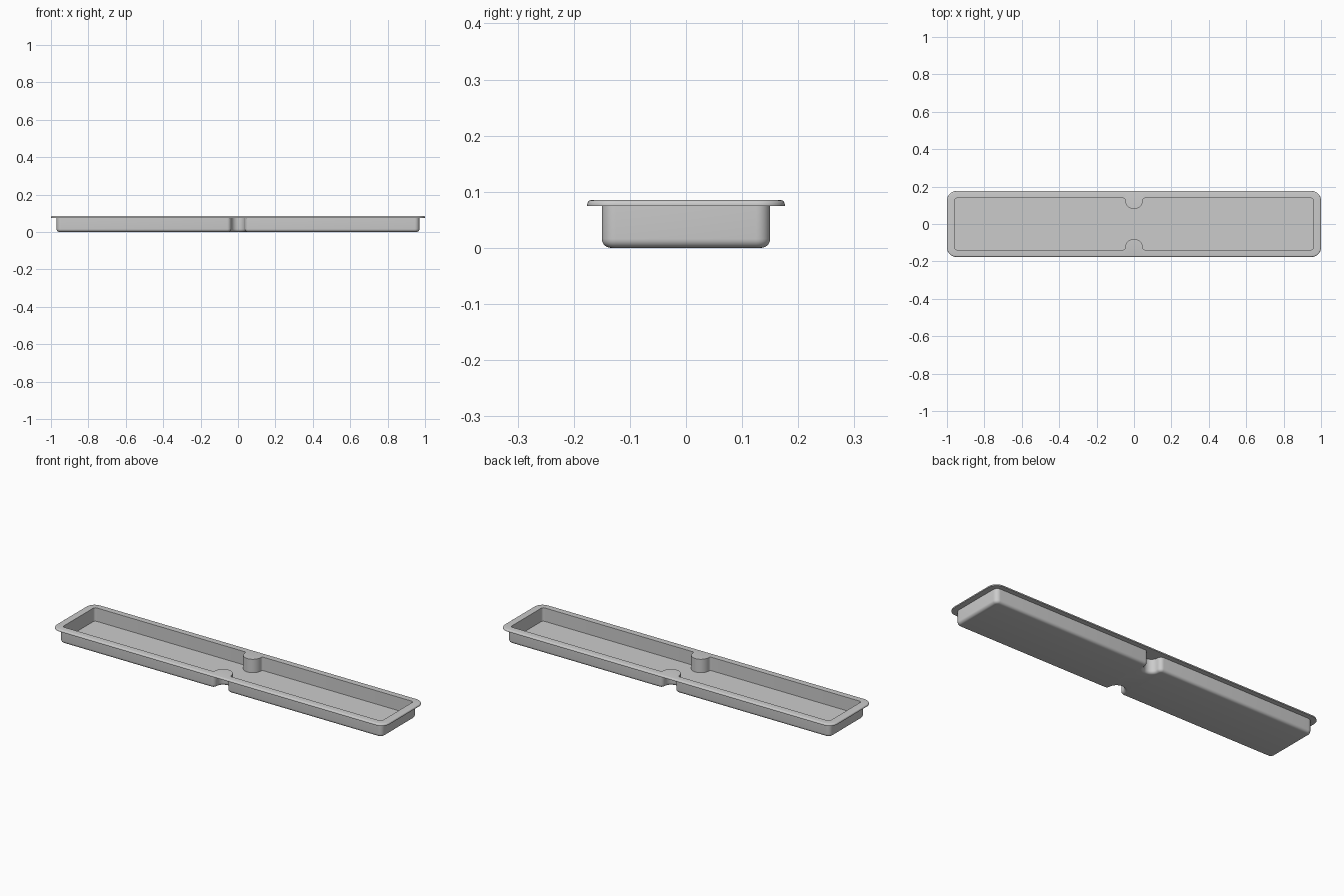
import bpy, bmesh
from math import sin, cos, pi, radians

cube = bpy.data.objects.get("Cube")
if cube:
    bpy.data.objects.remove(cube, do_unlink=True)

grey = bpy.data.materials.new("light grey")
grey.use_nodes = True
grey.diffuse_color = (0.6, 0.6, 0.6, 1)
grey.node_tree.nodes["Principled BSDF"].inputs["Base Color"].default_value = (0.6, 0.6, 0.6, 1)

HEIGHT, WALL = 0.085, 0.012
RIM_BOTTOM = 0.075
NOTCH_Y, NOTCH_R, FILLET = 0.128, 0.036, 0.022


def arc(cx, cy, r, a0, a1, n):
    """Points along a circular arc, angles in degrees."""
    return [(cx + r * cos(radians(a0 + (a1 - a0) * i / n)),
             cy + r * sin(radians(a0 + (a1 - a0) * i / n))) for i in range(n + 1)]


def outline(half):
    """Complete the +y half by a half turn."""
    return half + [(-x, -y) for x, y in half]


def notch(d):
    """Filleted round notch on the +y side, offset inward by d."""
    f, r, x = FILLET - d, NOTCH_R + d, NOTCH_R + FILLET
    return (arc(x, NOTCH_Y, f, 90, 180, 6)
            + arc(0, NOTCH_Y, r, 0, -180, 20)[1:-1]
            + arc(-x, NOTCH_Y, f, 0, 90, 6))


def body(d):
    """Basin outline, offset inward by d."""
    r = 0.025
    return outline(arc(0.97 - r, 0.15 - r, r - d, 0, 90, 8) + notch(d)
                   + arc(r - 0.97, 0.15 - r, r - d, 90, 180, 8))


def rim(d, base):
    """Rim outline, its straight side divided to match the notch."""
    r = 0.05
    side = [(x, 0.176 - d) for x, y in notch(base)]
    return outline(arc(1 - r, 0.176 - r, r - d, 0, 90, 8) + side
                   + arc(r - 1, 0.176 - r, r - d, 90, 180, 8))


# Cross-section: underside, outer wall, rim, inner wall, floor
bend, edge = 0.016, 0.007
sections = [(body(bend * (1 - sin(a))), bend * (1 - cos(a)))
            for a in (i * pi / 12 for i in range(7))]
sections += [(body(0), RIM_BOTTOM), (rim(0, 0), RIM_BOTTOM)]
sections += [(rim(edge * (1 - cos(a)), WALL), HEIGHT - edge + edge * sin(a))
             for a in (i * pi / 8 for i in range(5))]
sections += [(body(WALL), HEIGHT), (body(WALL), WALL)]

bm = bmesh.new()
rings = [[bm.verts.new((x, y, z)) for x, y in pts] for pts, z in sections]
for low, high in zip(rings, rings[1:]):
    n = len(low)
    for i in range(n):
        j = (i + 1) % n
        bm.faces.new((low[i], low[j], high[j], high[i]))
caps = [bm.faces.new(rings[0][::-1]), bm.faces.new(rings[-1])]
bmesh.ops.triangulate(bm, faces=caps)
bmesh.ops.recalc_face_normals(bm, faces=bm.faces)

mesh = bpy.data.meshes.new("tray")
bm.to_mesh(mesh)
bm.free()
mesh.materials.append(grey)
tray = bpy.data.objects.new("tray", mesh)
bpy.context.collection.objects.link(tray)
bpy.context.view_layer.objects.active = tray
tray.select_set(True)
bpy.ops.object.shade_smooth_by_angle(angle=radians(35))
